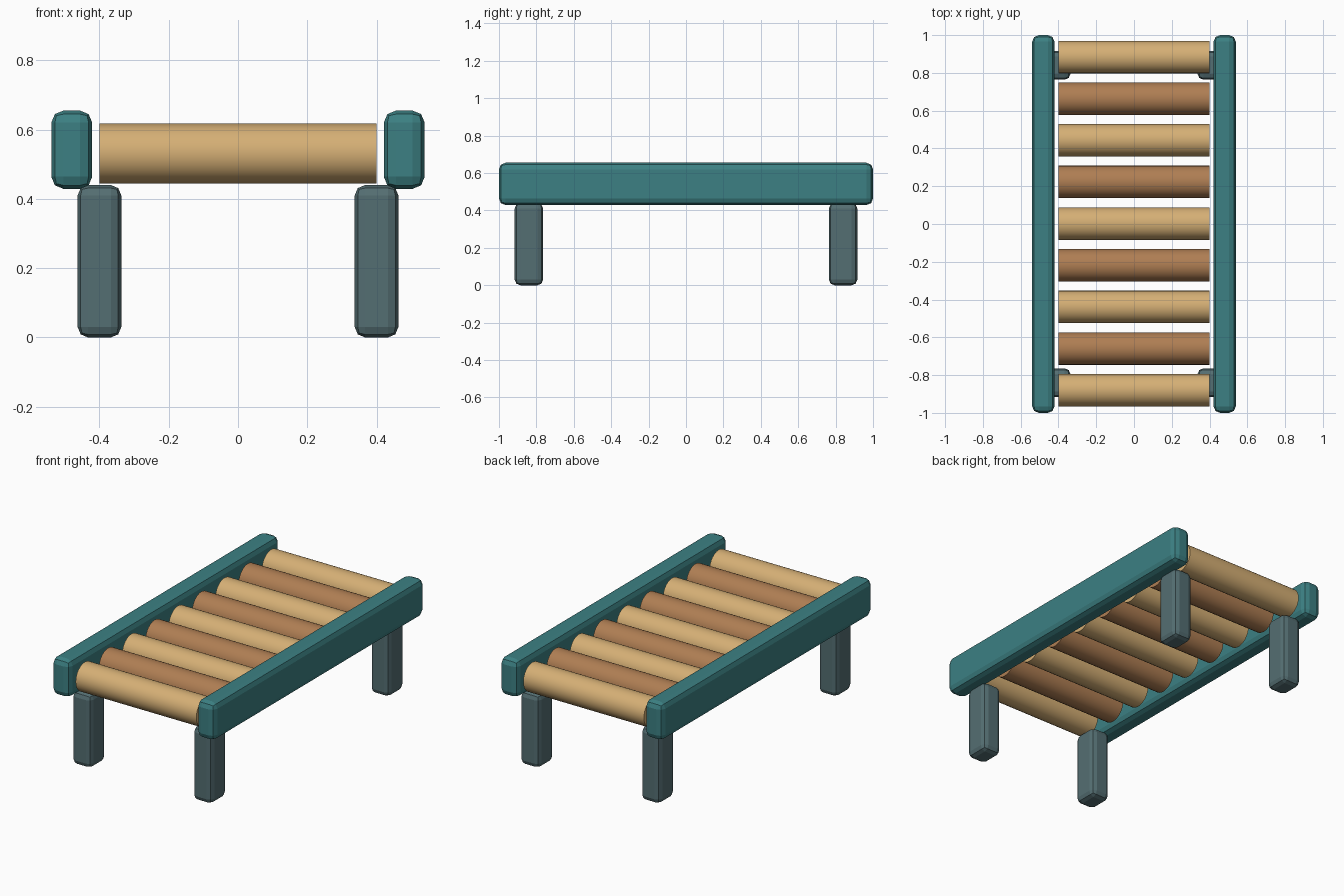
import bpy, math

if "Cube" in bpy.data.objects:
    bpy.data.objects.remove(bpy.data.objects["Cube"])


def material(name, rgb):
    # sRGB 0-255 to linear
    m = bpy.data.materials.new(name)
    m.diffuse_color = [((c / 255 + 0.055) / 1.055) ** 2.4 for c in rgb] + [1]
    m.use_nodes = True
    m.node_tree.nodes["Principled BSDF"].inputs["Base Color"].default_value = m.diffuse_color
    return m


teal = material("teal_paint", (60, 128, 131))
grey = material("slate_grey", (84, 110, 114))
tan = material("light_wood", (213, 175, 117))
brown = material("brown_wood", (175, 126, 83))


def rounded_box(name, centre, size, bevel, mat):
    bpy.ops.mesh.primitive_cube_add(size=1, location=centre)
    ob = bpy.context.object
    ob.name = name
    ob.scale = size
    bpy.ops.object.transform_apply(location=False, rotation=False, scale=True)
    mod = ob.modifiers.new("rounding", "BEVEL")
    mod.width = bevel
    mod.segments = 2
    ob.data.materials.append(mat)


# Side rails and four legs
for sx, side in ((-1, "left"), (1, "right")):
    rounded_box(f"{side}_rail", (sx * 0.48, 0, 0.542), (0.118, 2.0, 0.226), 0.035, teal)
    for sy, end in ((-1, "front"), (1, "back")):
        rounded_box(f"{end}_{side}_leg", (sx * 0.40, sy * 0.84, 0.22),
                    (0.126, 0.152, 0.44), 0.03, grey)

# Nine rollers in alternating wood colours
for i in range(9):
    bpy.ops.mesh.primitive_cylinder_add(vertices=32, radius=0.086, depth=0.80,
                                        location=(0, -0.88 + i * 0.2205, 0.531),
                                        rotation=(0, math.pi / 2, 0))
    ob = bpy.context.object
    ob.name = f"roller_{i + 1}"
    ob.data.materials.append(brown if i % 2 else tan)
    bpy.ops.object.shade_smooth_by_angle(angle=math.radians(35))
